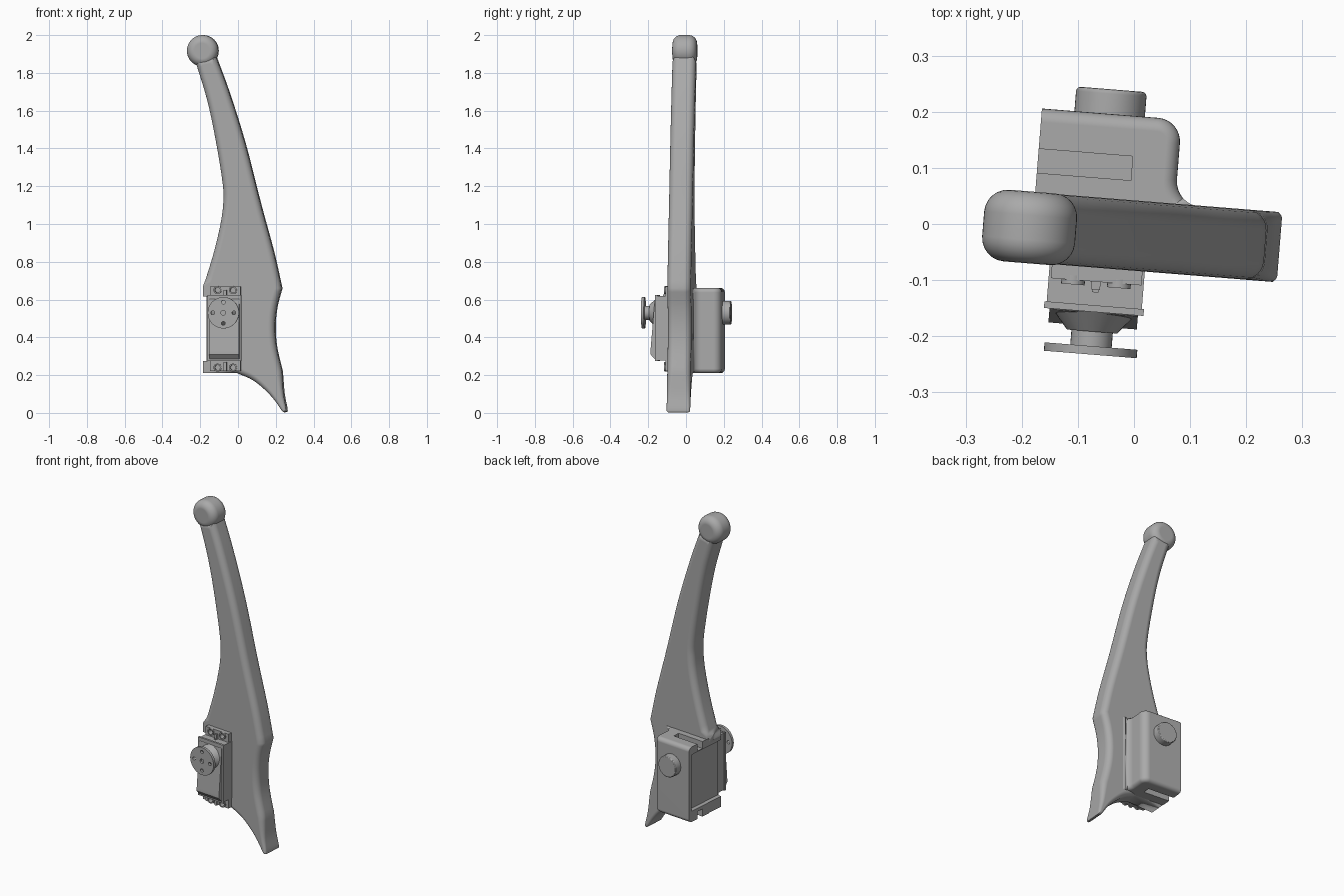
import bpy, bmesh, math
from mathutils import Matrix, Vector

if "Cube" in bpy.data.objects:
    bpy.data.objects.remove(bpy.data.objects["Cube"])

grey = bpy.data.materials.new("plain grey")
grey.use_nodes = True
grey.diffuse_color = (0.4, 0.4, 0.4, 1)
grey.node_tree.nodes["Principled BSDF"].inputs["Base Color"].default_value = (0.4, 0.4, 0.4, 1)

TURN = Matrix.Rotation(math.radians(-4.6), 4, 'Z')
AXIS_X, AXIS_Z = -0.059, 0.53      # shared axis of horn and back knob
parts = []


def smooth_path(pts, steps=5):
    """Catmull-Rom curve through the points."""
    p = [Vector(q) for q in pts]
    p = [2 * p[0] - p[1]] + p + [2 * p[-1] - p[-2]]
    out = []
    for a, b, c, d in zip(p, p[1:], p[2:], p[3:]):
        for i in range(steps):
            t = i / steps
            out.append(0.5 * (2 * b + (c - a) * t + (2 * a - 5 * b + 4 * c - d) * t * t
                              + (3 * b - a - 3 * c + d) * t ** 3))
    return out + [p[-2]]


def circle(r, x=AXIS_X, z=AXIS_Z, n=48):
    return [(x + r * math.cos(math.tau * i / n), z + r * math.sin(math.tau * i / n)) for i in range(n)]


def rect(x0, x1, z0, z1):
    return [(x0, z0), (x1, z0), (x1, z1), (x0, z1)]


def make(name, bm, keep=True):
    bmesh.ops.recalc_face_normals(bm, faces=bm.faces)
    me = bpy.data.meshes.new(name)
    bm.to_mesh(me)
    bm.free()
    ob = bpy.data.objects.new(name, me)
    bpy.context.collection.objects.link(ob)
    me.materials.append(grey)
    if keep:
        parts.append(ob)
    return ob


def prism(name, profile, lo, hi, axis='y', radius=0.0, mask=None, keep=True, steps=6):
    """Extrude a profile along an axis, rounding both rims; radius may vary by point."""
    pts = [Vector(p) for p in profile]
    n = len(pts)
    area = sum(pts[i - 1].cross(pts[i]) for i in range(n))
    side = 1 if area > 0 else -1
    rad, inset = [], []
    for i, p in enumerate(pts):
        a = (p - pts[i - 1]).normalized()
        b = (pts[(i + 1) % n] - p).normalized()
        na, nb = Vector((-a.y, a.x)) * side, Vector((-b.y, b.x)) * side
        m = (na + nb) / max(0.6, 1 + na.dot(nb))
        inset.append(mask(p, m) if mask else m)
        rad.append(radius(p) if callable(radius) else radius)
    bm = bmesh.new()
    rings = []
    rounded = max(rad) > 0
    angles = [math.pi / 2 * k / steps for k in range(steps + 1)] if rounded else [0]
    layers = [(lo, 1, t) for t in reversed(angles)] + [(hi, -1, t) for t in angles]
    for base, sgn, t in layers:
        ring = []
        for p, m, r in zip(pts, inset, rad):
            q = p + m * r * (1 - math.cos(t))
            d = base + sgn * r * (1 - math.sin(t))
            ring.append(bm.verts.new({'y': (q.x, d, q.y), 'z': (q.x, q.y, d), 'x': (d, q.x, q.y)}[axis]))
        rings.append(ring)
    for r0, r1 in zip(rings, rings[1:]):
        for i in range(n):
            bm.faces.new((r0[i - 1], r0[i], r1[i], r1[i - 1]))
    bm.faces.new(rings[0])
    bm.faces.new(rings[-1])
    bmesh.ops.remove_doubles(bm, verts=bm.verts, dist=1e-5)
    return make(name, bm, keep)


def cone(name, r0, r1, y0, y1, n=32):
    bm = bmesh.new()
    m = Matrix.Translation((AXIS_X, (y0 + y1) / 2, AXIS_Z)) @ Matrix.Rotation(math.pi / 2, 4, 'X')
    bmesh.ops.create_cone(bm, cap_ends=True, segments=n, radius1=r0, radius2=r1, depth=y0 - y1, matrix=m)
    return make(name, bm)


def cut(ob, cutters):
    for c in cutters:
        mod = ob.modifiers.new("cut", 'BOOLEAN')
        mod.object, mod.operation, mod.solver = c, 'DIFFERENCE', 'EXACT'
    bpy.context.view_layer.update()
    me = bpy.data.meshes.new_from_object(ob.evaluated_get(bpy.context.evaluated_depsgraph_get()))
    ob.modifiers.clear()
    ob.data = me
    for c in cutters:
        bpy.data.objects.remove(c)


# Curved arm, with a shallow notch beside the motor
left = smooth_path([(-.225, 1.87), (-.16, 1.656), (-.114, 1.44), (-.077, 1.21), (-.075, 1.1),
                    (-.093, .98), (-.13, .83), (-.18, .67)])
notch = [(-.18, .615), (-.155, .615), (-.155, .275), (-.18, .275), (-.18, .212)]
belly = smooth_path([(0, .21), (.08, .175), (.15, .12), (.2, .066), (.238, .012)])
tip = smooth_path([(.25, .003), (.262, .015), (.247, .1), (.238, .22)])
waist = smooth_path([(.238, .22), (.208, .35), (.2, .46), (.21, .56), (.236, .66)])[1:]
spine = smooth_path([(.236, .66), (.193, .85), (.125, 1.1), (.04, 1.43), (-.045, 1.7), (-.115, 1.89)])[1:]


def arm_radius(p):
    if p.x < -.1 and p.y < .68:
        return 0
    return .035 * min(1, .3 + p.y * 3)


prism("arm", left + notch + belly + tip + waist + spine, -.083, .042, radius=arm_radius)
prism("rounded_head", circle(.083, -.185, 1.917), -.085, .043, radius=.042)

# Motor housing on the back, blended into the arm on one side
arc = [math.pi / 2 * i / 8 for i in range(9)]
outer = [(.028 + .042 * math.sin(t), .15 + .042 * math.cos(t)) for t in arc]
flare = [(.115 - .045 * math.cos(t), .085 - .045 * math.sin(t)) for t in arc]
housing_profile = [(-.18, .02), (-.18, .192)] + outer + flare + [(.115, .02)]


def housing_mask(p, m):
    if p.y < .05:
        return Vector((0, 0))
    return Vector((0, -1)) if p.x < -.17 else m


housing = prism("motor_housing", housing_profile, .21, .662, axis='z', mask=housing_mask,
                radius=lambda p: .024 if p.y > .05 else 0)
cut(housing, [
    prism("recess", rect(-.3, -.155, .275, .615), 0, .172, keep=False),
    prism("top_slot", rect(-.3, -.012, .62, .8), .077, .12, keep=False),
    prism("bottom_slot", rect(-.3, -.012, .1, .255), .077, .12, keep=False)])
prism("back_knob", circle(.063), .15, .236, radius=.008, steps=3)

# Motor case and slanted front cover
X0, X1 = AXIS_X - .085, AXIS_X + .085
case = prism("motor_case", rect(X0, X1, .278, .62), -.155, .0)
prism("front_cover", [(-.15, .617), (-.164, .6), (-.187, .33), (-.187, .31), (-.165, .285), (-.15, .285)],
      X0 + .006, X1 - .006, axis='x')
prism("cover_rim", rect(X0 - .004, X1 + .004, .274, .624), -.162, -.15)
prism("top_peg", rect(AXIS_X - .006, AXIS_X + .006, .6, .626), -.127, -.115)

# Mounting tabs with screw holes, collars and a rib
for label, z0, z1, zh in (("top", .6, .67, .65), ("bottom", .222, .29, .24)):
    tab = prism(label + "_tab", rect(X0 + .004, X1 - .004, z0, z1), -.108, -.04)
    spots = [AXIS_X + s * .041 for s in (-1, 1)]
    cut(tab, [prism("hole", circle(.014, x, zh, 20), -.2, -.09, keep=False) for x in spots])
    for x in spots:
        ring = prism(label + "_collar", circle(.021, x, zh, 24), -.116, -.1)
        cut(ring, [prism("hole", circle(.014, x, zh, 20), -.2, 0, keep=False)])
    prism(label + "_rib", rect(AXIS_X - .008, AXIS_X + .008, min(z0, zh), max(z1 - .02, zh)), -.122, -.1)

# Output shaft and horn disc
cone("shaft_base", .076, .045, -.16, -.197)
cone("shaft", .037, .037, -.19, -.226)
horn = prism("horn_disc", circle(.083), -.238, -.223)
places = [(AXIS_X + .056 * math.cos(k * math.pi / 2), AXIS_Z + .056 * math.sin(k * math.pi / 2)) for k in range(4)]
cut(horn, [prism("hole", circle(.01, x, z, 16), -.3, -.2, keep=False) for x, z in places]
    + [prism("centre_hole", circle(.013, n=20), -.3, -.228, keep=False)])

# Turn everything into place and shade
for ob in parts:
    ob.data.transform(TURN)
    bpy.ops.object.select_all(action='DESELECT')
    ob.select_set(True)
    bpy.context.view_layer.objects.active = ob
    bpy.ops.object.shade_smooth_by_angle(angle=math.radians(28))
    ob.modifiers.new("even_normals", 'WEIGHTED_NORMAL').keep_sharp = True
